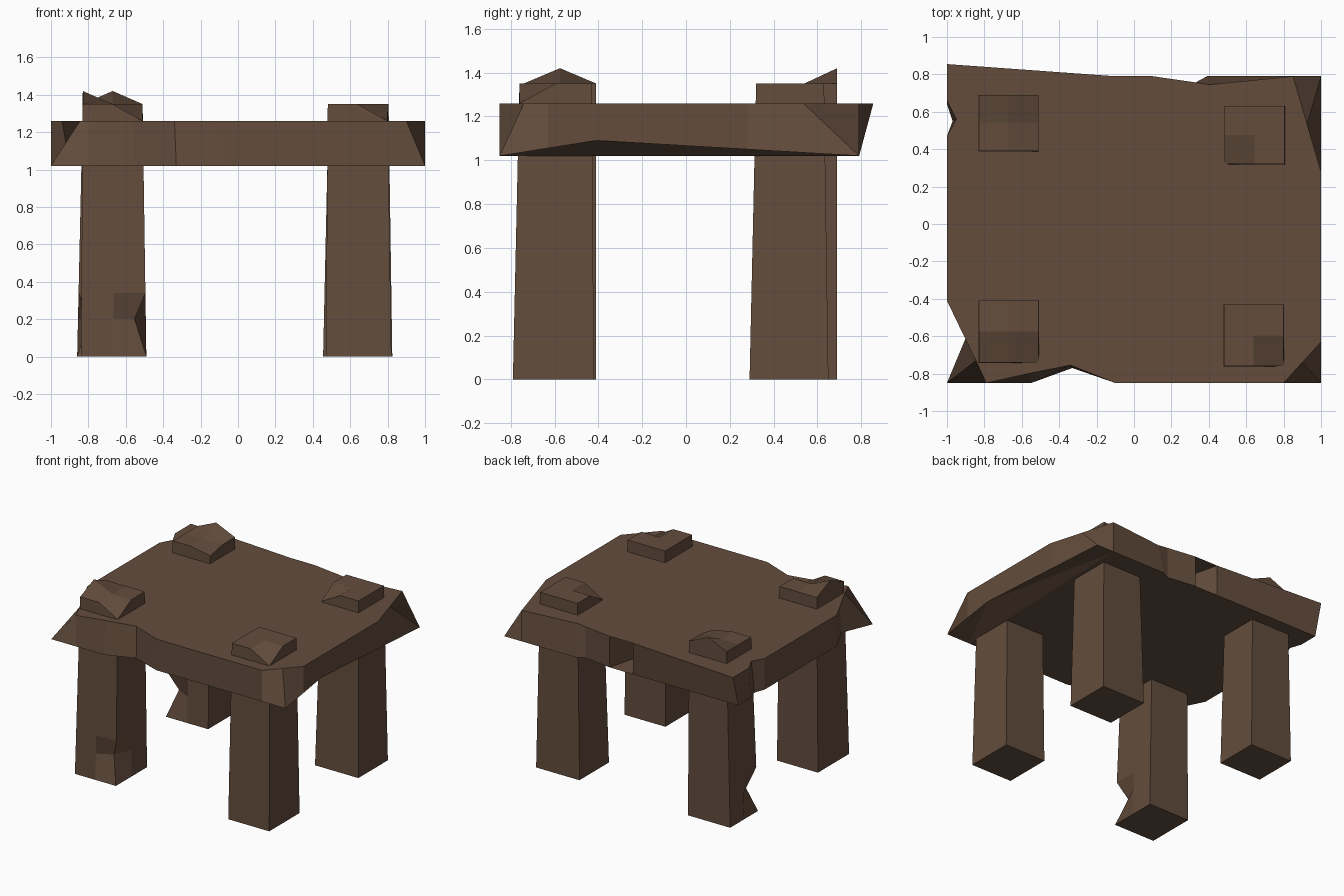
import bpy
import bmesh

if "Cube" in bpy.data.objects:
    bpy.data.objects.remove(bpy.data.objects["Cube"])

wood = bpy.data.materials.new("dark brown wood")
wood.diffuse_color = (0.125, 0.073, 0.046, 1)
wood.use_nodes = True
wood.node_tree.nodes["Principled BSDF"].inputs["Base Color"].default_value = wood.diffuse_color


def finish(name, bm):
    """Turn a bmesh into a flat-shaded wooden part."""
    bmesh.ops.recalc_face_normals(bm, faces=bm.faces[:])
    mesh = bpy.data.meshes.new(name)
    bm.to_mesh(mesh)
    bm.free()
    mesh.materials.append(wood)
    obj = bpy.data.objects.new(name, mesh)
    bpy.context.collection.objects.link(obj)


# Chipped slab: top x, y and bottom x, y, counter-clockwise
Z0, Z1 = 1.02, 1.26
RIM = [
    (-.94, -.535, -.90, -.61), (-.845, -.73, -1, -.85), (-.79, -.85, -.79, -.85),
    (-.565, -.80, -.55, -.85), (-.34, -.755, -.33, -.77), (-.10, -.85, -.10, -.85),
    (.80, -.85, .80, -.85), (.90, -.74, 1, -.85), (1, -.63, 1, -.63),
    (1, -.41, 1, -.41), (1, .28, 1, .28), (.925, .535, 1, .79),
    (.85, .79, .85, .79), (.40, .745, .39, .79), (.33, .757, .33, .757),
    (.10, .79, .10, .79), (0, .40, 0, .40), (-.10, .79, -.10, .79),
    (-1, .855, -1, .79), (-1, .66, -1, .64), (-.95, .56, -.97, .55),
    (-1, .47, -1, .47), (-1, -.41, -1, -.41),
]
LIFT = {8: .035, 9: .07, 10: .03}  # worn lower edge on the right side
bm = bmesh.new()
top = [bm.verts.new((r[0], r[1], Z1)) for r in RIM]
low = [bm.verts.new((r[2], r[3], Z0 + LIFT.get(i, 0))) for i, r in enumerate(RIM)]
n = len(RIM)
for i in range(n):
    j = (i + 1) % n
    bm.faces.new((low[i], low[j], top[j], top[i]))
caps = [bm.faces.new(top), bm.faces.new(low[:7] + low[12:])]
for tri in ((6, 7, 8), (6, 8, 9), (6, 9, 12), (9, 10, 12), (10, 11, 12)):
    bm.faces.new([low[k] for k in tri])
bmesh.ops.triangulate(bm, faces=caps)
finish("table_top", bm)


# Legs pass through the slab and end in chipped 2 x 2 pegs
def leg(name, base, head, chips, dent=None):
    """base/head: x0, x1, y0, y1; chips: peg grid (i, j) -> height;
    dent: grid corner pushed inwards low on the leg."""
    bm = bmesh.new()
    ring = [(0, 0), (1, 0), (2, 0), (2, 1), (2, 2), (1, 2), (0, 2), (0, 1)]
    rows = []
    for z in (0, .2, .34, 1.2, 1.35):
        t = z / 1.35
        x0, x1, y0, y1 = [a + (b - a) * t for a, b in zip(base, head)]
        row = []
        for i, j in ring:
            x, y = x0 + (x1 - x0) * i / 2, y0 + (y1 - y0) * j / 2
            if z == .2 and (i, j) == dent:
                x += .06 * (1 - i)
                y += .06 * (1 - j)
            row.append(bm.verts.new((x, y, chips.get((i, j), z) if z == 1.35 else z)))
        rows.append(row)
    for a, b in zip(rows, rows[1:]):
        for k in range(8):
            m = (k + 1) % 8
            bm.faces.new((a[k], a[m], b[m], b[k]))
    bm.faces.new(rows[0][::-1])
    # peg top: four quads around a centre point
    h = rows[-1]
    mid = bm.verts.new(((head[0] + head[1]) / 2, (head[2] + head[3]) / 2, 1.35))
    for k in (0, 2, 4, 6):
        bm.faces.new((h[k], h[(k + 1) % 8], mid, h[k - 1]))
    finish(name, bm)


leg("front_left_leg", (-.84, -.49, -.79, -.41), (-.83, -.51, -.74, -.41),
    {(2, 0): 1.26, (0, 1): 1.42}, (2, 0))
leg("front_right_leg", (.47, .82, -.79, -.42), (.48, .80, -.76, -.43),
    {(2, 0): 1.26})
leg("back_left_leg", (-.86, -.50, .35, .69), (-.83, -.51, .39, .69),
    {(2, 0): 1.32, (1, 2): 1.42}, (0, 0))
leg("back_right_leg", (.455, .825, .29, .65), (.485, .805, .32, .63),
    {(0, 0): 1.26})
